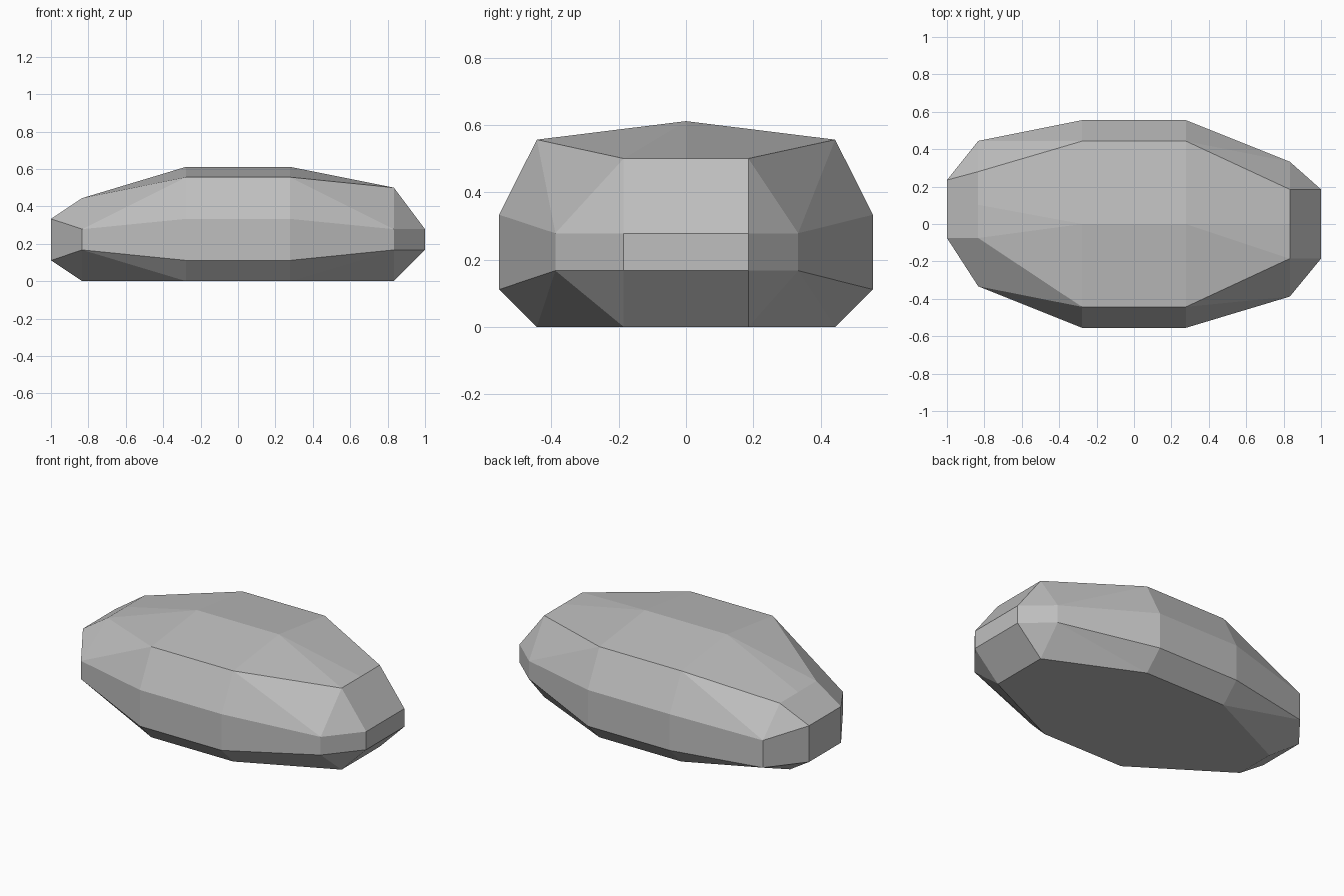
import bpy
import bmesh

# Remove only the default object
default_cube = bpy.data.objects.get("Cube")
if default_cube:
    bpy.data.objects.remove(default_cube, do_unlink=True)

# Plain stone grey
stone_grey = bpy.data.materials.new("stone_grey")
stone_grey.use_nodes = True
colour = (0.52, 0.52, 0.52, 1)
stone_grey.diffuse_color = colour
stone_grey.node_tree.nodes["Principled BSDF"].inputs["Base Color"].default_value = colour

mesh_builder = bmesh.new()


def ring(x, base, belt, low, high, shoulder, shoulder_z, ridge_z, base_z=0):
    """Cross-section running from the front base over the ridge to the back base.
    Each pair holds the front value and the back value."""
    front, back = [
        [(base[s], base_z), (belt[s], low[s]), (belt[s], high[s]), (shoulder[s], shoulder_z)]
        for s in range(2)
    ]
    ridge = [(sum(shoulder) / 2, ridge_z)]
    made = {}
    corners = []
    # Coinciding corners share one vertex, so the tips close up cleanly
    for y, z in front + ridge + back[::-1]:
        if (y, z) not in made:
            made[y, z] = mesh_builder.verts.new((x, y, z))
        corners.append(made[y, z])
    return corners


def tip(x, width, low, high):
    """Small rectangular facet that closes one end."""
    return ring(x, width, width, (low, low), (high, high), width, high, high, low)


def add_face(*corners):
    unique = list(dict.fromkeys(corners))
    if len(unique) > 2:
        mesh_builder.faces.new(unique)


def bridge(inner, outer):
    """Join two rings, splitting each twisted quad toward the outer belt."""
    for i in range(8):
        j = i + 1
        if i in (0, 2, 3, 5, 7):
            # The split starts at the inner corner furthest from the belt
            if i in (0, 5):
                add_face(inner[i], inner[j], outer[j])
                add_face(inner[i], outer[j], outer[i])
            else:
                add_face(inner[i], inner[j], outer[i])
                add_face(inner[j], outer[j], outer[i])
        else:
            add_face(inner[i], inner[j], outer[j], outer[i])
    add_face(inner[8], inner[0], outer[0], outer[8])


def middle_ring(x):
    return ring(x, base=(-0.443, 0.443), belt=(-0.555, 0.555),
                low=(0.111, 0.111), high=(0.333, 0.333),
                shoulder=(-0.443, 0.443), shoulder_z=0.556, ridge_z=0.611)


# Broad middle
middle_right, middle_left = middle_ring(-0.278), middle_ring(0.278)

# Skewed end and even end
skewed = ring(-0.833, base=(-0.075, 0.18), belt=(-0.333, 0.444),
              low=(0.167, 0.111), high=(0.278, 0.278),
              shoulder=(-0.075, 0.28), shoulder_z=0.444, ridge_z=0.444)
even = ring(0.833, base=(-0.185, 0.185), belt=(-0.388, 0.333),
            low=(0.167, 0.167), high=(0.278, 0.278),
            shoulder=(-0.185, 0.185), shoulder_z=0.5, ridge_z=0.5)
skewed_tip = tip(-1, (-0.075, 0.235), 0.111, 0.333)
even_tip = tip(1, (-0.185, 0.185), 0.167, 0.278)

# Skin the rings from the middle outward and cap the tips
bridge(middle_right, middle_left)
bridge(middle_right, skewed)
bridge(skewed, skewed_tip)
bridge(middle_left, even)
bridge(even, even_tip)
add_face(*skewed_tip)
add_face(*even_tip)
bmesh.ops.recalc_face_normals(mesh_builder, faces=mesh_builder.faces)

# Faceted boulder with flat shading
boulder_mesh = bpy.data.meshes.new("boulder")
mesh_builder.to_mesh(boulder_mesh)
mesh_builder.free()
boulder_mesh.materials.append(stone_grey)
boulder = bpy.data.objects.new("boulder", boulder_mesh)
bpy.context.collection.objects.link(boulder)
